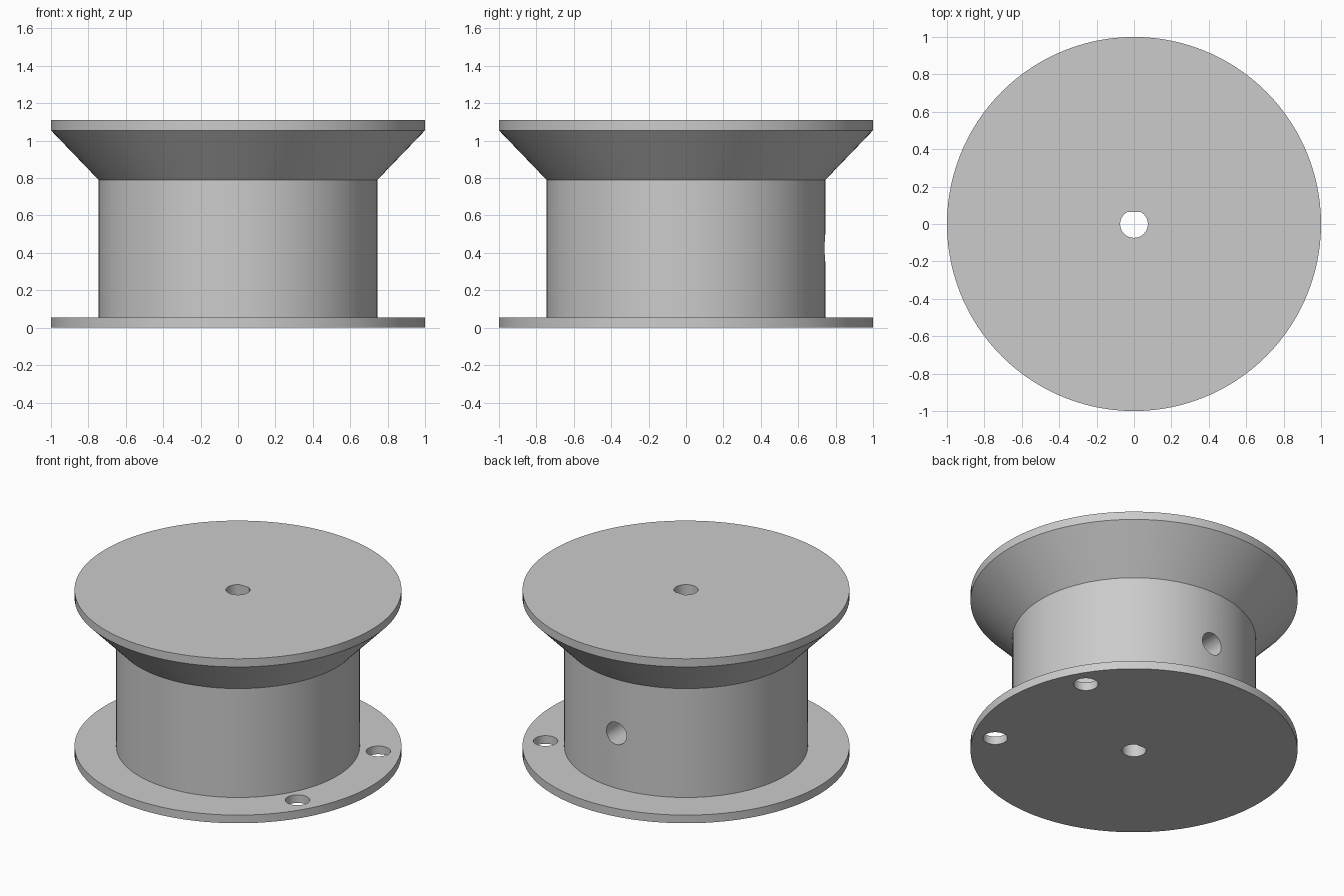
import bpy
import bmesh
from math import radians, sin, cos, asin, pi
from mathutils import Matrix, Vector

cube = bpy.data.objects.get("Cube")
if cube:
    bpy.data.objects.remove(cube, do_unlink=True)

# Single matte grey for the whole part
grey = bpy.data.materials.new("light grey plastic")
grey.use_nodes = True
grey.diffuse_color = (0.6, 0.6, 0.6, 1)
grey.node_tree.nodes["Principled BSDF"].inputs["Base Color"].default_value = (0.6, 0.6, 0.6, 1)

HEIGHT = 1.11
RIM = 0.055
DRUM_R = 0.745
HOLE_R = 0.075


def make_object(name, bm):
    bmesh.ops.recalc_face_normals(bm, faces=bm.faces)
    mesh = bpy.data.meshes.new(name)
    bm.to_mesh(mesh)
    bm.free()
    mesh.materials.append(grey)
    obj = bpy.data.objects.new(name, mesh)
    bpy.context.collection.objects.link(obj)
    return obj


def lathe(name, profile, segments):
    """Stack of rings (radius, z), capped at both ends."""
    bm = bmesh.new()
    rings = [[bm.verts.new((r * cos(2 * pi * i / segments), r * sin(2 * pi * i / segments), z))
              for i in range(segments)] for r, z in profile]
    for low, high in zip(rings, rings[1:]):
        for i in range(segments):
            j = (i + 1) % segments
            bm.faces.new((low[i], low[j], high[j], high[i]))
    bm.faces.new(rings[0][::-1])
    bm.faces.new(rings[-1])
    return make_object(name, bm)


def prism(name, outline, z0, z1, matrix=Matrix()):
    """Extrude a flat outline from z0 to z1, then place it."""
    bm = bmesh.new()
    base = bm.faces.new([bm.verts.new((x, y, z0)) for x, y in outline])
    new = bmesh.ops.extrude_face_region(bm, geom=[base])["geom"]
    bmesh.ops.translate(bm, vec=Vector((0, 0, z1 - z0)),
                        verts=[v for v in new if isinstance(v, bmesh.types.BMVert)])
    bm.transform(matrix)
    return make_object(name, bm)


def arc(radius, start, end, steps):
    return [(radius * cos(start + (end - start) * i / steps),
             radius * sin(start + (end - start) * i / steps)) for i in range(steps + 1)]


# Spool: flat base flange, straight drum, flared top flange
spool = lathe("spool_body", [(1, 0), (1, RIM), (DRUM_R, RIM), (DRUM_R, 0.79),
                             (1, HEIGHT - RIM), (1, HEIGHT)], 120)

# D-shaped shaft bore with its flat towards the back
flat = asin(0.88)
cutters = [prism("shaft_bore_cutter", arc(0.074, pi - flat, 2 * pi + flat, 36), -0.2, HEIGHT + 0.2)]

# Two holes through the base flange
circle = arc(HOLE_R, 0, 2 * pi, 32)[:-1]
for angle in (30, -30):
    a = radians(angle)
    place = Matrix.Translation((0.862 * cos(a), 0.862 * sin(a), 0))
    cutters.append(prism("flange_hole_cutter", circle, -0.1, 0.2, place))

# Set-screw hole from the back of the drum into the bore
place = Matrix.Translation((0, 0, 0.425)) @ Matrix.Rotation(radians(-90), 4, "X")
cutters.append(prism("screw_hole_cutter", circle, 0.03, 0.9, place))

# Cut every hole, then discard the cutters
bpy.context.view_layer.objects.active = spool
spool.select_set(True)
for cutter in cutters:
    cutter.hide_render = True
    mod = spool.modifiers.new("cut", "BOOLEAN")
    mod.operation = "DIFFERENCE"
    mod.solver = "EXACT"
    mod.object = cutter
    bpy.ops.object.modifier_apply(modifier=mod.name)
    bpy.data.objects.remove(cutter, do_unlink=True)

bpy.ops.object.shade_smooth_by_angle(angle=radians(25))
